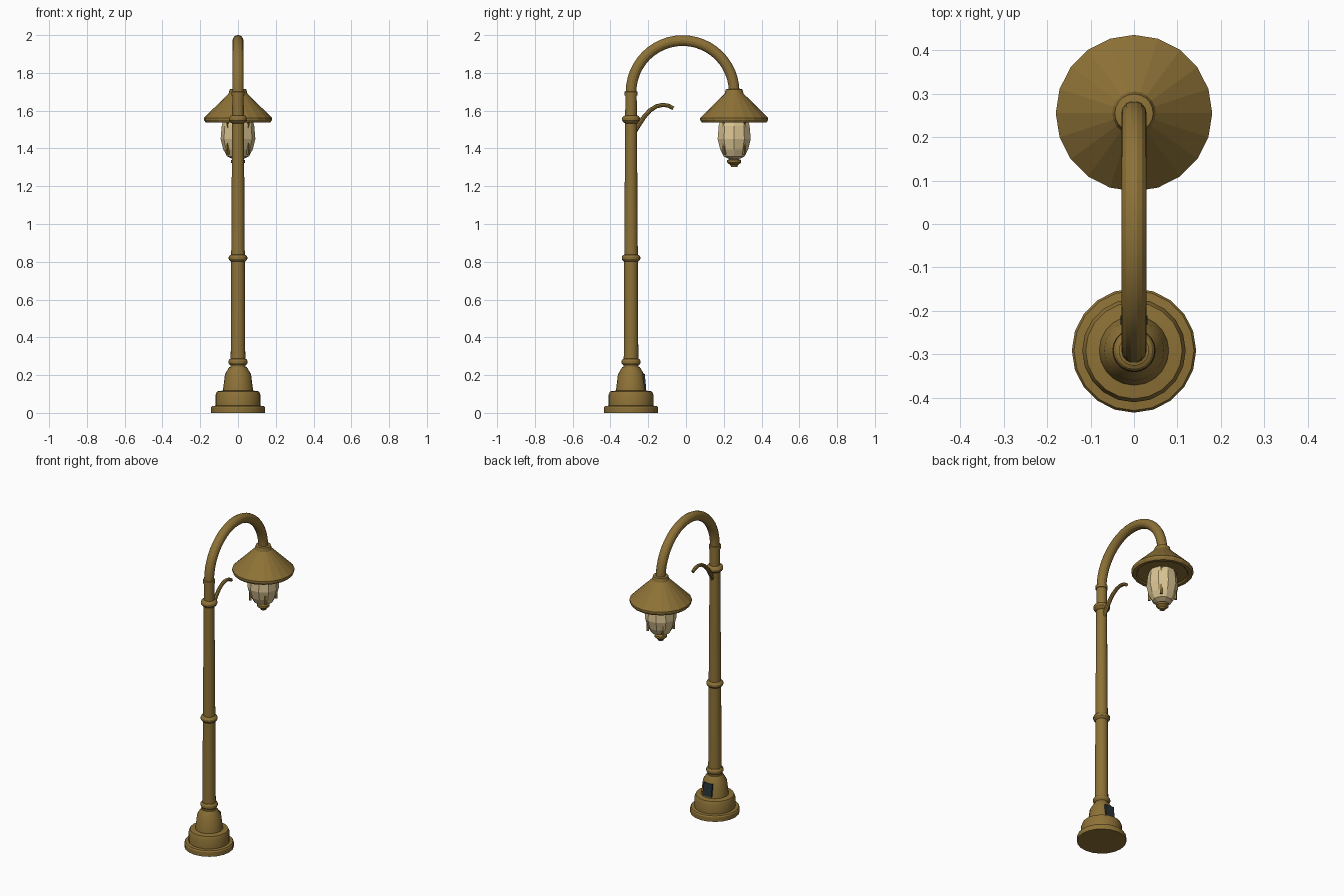
import bpy, bmesh, math
from mathutils import Vector

if "Cube" in bpy.data.objects:
    bpy.data.objects.remove(bpy.data.objects["Cube"])

POLE_Y, LAMP_Y = -0.291, 0.255


def material(name, rgb):
    m = bpy.data.materials.new(name)
    m.diffuse_color = (*rgb, 1)
    m.use_nodes = True
    m.node_tree.nodes["Principled BSDF"].inputs["Base Color"].default_value = m.diffuse_color
    return m


BRASS = material("aged_brass", (0.27, 0.168, 0.038))
GLASS = material("warm_glass", (0.70, 0.55, 0.29))
DARK = material("dark_panel", (0.02, 0.032, 0.038))


def finish(name, bm, mat, smooth):
    bmesh.ops.recalc_face_normals(bm, faces=bm.faces)
    mesh = bpy.data.meshes.new(name)
    bm.to_mesh(mesh)
    bm.free()
    mesh.materials.append(mat)
    ob = bpy.data.objects.new(name, mesh)
    bpy.context.collection.objects.link(ob)
    if smooth:
        bpy.ops.object.select_all(action='DESELECT')
        bpy.context.view_layer.objects.active = ob
        ob.select_set(True)
        bpy.ops.object.shade_smooth_by_angle(angle=math.radians(25))
    return ob


def skin(bm, rings):
    """Join rings of vertices with quads and cap both ends."""
    n = len(rings[0])
    for a, b in zip(rings, rings[1:]):
        for i in range(n):
            j = (i + 1) % n
            bm.faces.new((a[i], a[j], b[j], b[i]))
    bm.faces.new(rings[0])
    bm.faces.new(rings[-1])


def lathe(name, profile, y, mat, sides=20, smooth=True):
    """Turn a (radius, height) profile around a vertical axis."""
    bm = bmesh.new()
    rings = [[bm.verts.new((r * math.cos(t), y + r * math.sin(t), z))
              for t in (math.tau * i / sides for i in range(sides))]
             for r, z in profile]
    skin(bm, rings)
    return finish(name, bm, mat, smooth)


def tube(name, path, radii, mat, sides=12):
    """Sweep a circle along a (y, z) path."""
    bm = bmesh.new()
    pts = [Vector((0, y, z)) for y, z in path]
    rings = []
    for k, p in enumerate(pts):
        d = (pts[min(k + 1, len(pts) - 1)] - pts[max(k - 1, 0)]).normalized()
        side = Vector((1, 0, 0))
        up = d.cross(side)
        rings.append([bm.verts.new(p + radii[k] * (side * math.cos(t) + up * math.sin(t)))
                      for t in (math.tau * i / sides for i in range(sides))])
    skin(bm, rings)
    return finish(name, bm, mat, True)


def box(name, centre, size, mat, taper=0, turn=0):
    """Box whose top leans by taper in y, turned about z."""
    bm = bmesh.new()
    bmesh.ops.create_cube(bm, size=1)
    for v in bm.verts:
        v.co = Vector((v.co.x * size[0], v.co.y * size[1], v.co.z * size[2]))
        if v.co.z > 0:
            v.co.y += taper
    ob = finish(name, bm, mat, False)
    ob.location = centre
    ob.rotation_euler.z = turn
    return ob


# Stepped round base
lathe("base", [(0.143, 0), (0.143, 0.028), (0.138, 0.036), (0.119, 0.038),
               (0.119, 0.095), (0.111, 0.114), (0.08, 0.118), (0.069, 0.205),
               (0.046, 0.243), (0.03, 0.245)], POLE_Y, BRASS)

# Tapered pole
lathe("pole", [(0.041, 0.235), (0.0385, 0.30), (0.036, 0.82), (0.031, 1.555),
               (0.030, 1.69)], POLE_Y, BRASS)

# Turned rings on the pole
for i, (z, r) in enumerate([(0.27, 0.05), (0.82, 0.049), (1.555, 0.048)]):
    lathe(f"pole_ring_{i + 1}", [(0.032, z - 0.022), (r - 0.006, z - 0.015), (r, z - 0.006),
                                 (r, z + 0.006), (r - 0.006, z + 0.015), (0.032, z + 0.02)],
          POLE_Y, BRASS)
lathe("pole_collar", [(0.035, 1.68), (0.035, 1.70), (0.028, 1.702)], POLE_Y, BRASS)

# Service hatch on the back of the base
box("hatch", (0, -0.2225, 0.166), (0.062, 0.024, 0.08), DARK, taper=-0.008)

# Arched arm
R, CY = (LAMP_Y - POLE_Y) / 2, (LAMP_Y + POLE_Y) / 2
arc = [(CY - R * math.cos(math.pi * i / 24), 1.698 + R * math.sin(math.pi * i / 24))
       for i in range(25)]
arm_path = [(POLE_Y, 1.66)] + arc + [(LAMP_Y, 1.68)]
tube("arm", arm_path, [0.029] * len(arm_path), BRASS, sides=14)

# Small curved hook
hook = [(-0.278, 1.48), (-0.25, 1.525), (-0.222, 1.567), (-0.19, 1.602), (-0.157, 1.623),
        (-0.122, 1.631), (-0.092, 1.626), (-0.067, 1.612)]
tube("hook", hook, [0.013, 0.0125, 0.012, 0.0115, 0.011, 0.011, 0.0105, 0.01], BRASS, sides=8)

# Lamp shade, with a recessed underside
lathe("shade", [(0.03, 1.715), (0.044, 1.713), (0.05, 1.69), (0.18, 1.562), (0.18, 1.551),
                (0.172, 1.538), (0.152, 1.538), (0.145, 1.546), (0.09, 1.55)],
      LAMP_Y, BRASS, smooth=False)

# Faceted glass globe
lathe("globe", [(0.076, 1.553), (0.086, 1.52), (0.092, 1.45), (0.078, 1.395), (0.058, 1.358),
                (0.03, 1.345)], LAMP_Y, GLASS, sides=10, smooth=False)

# Four upright prongs holding the globe
for i in range(4):
    a = math.pi / 4 + i * math.pi / 2
    box(f"prong_{i + 1}", (0.076 * math.cos(a), LAMP_Y + 0.076 * math.sin(a), 1.455),
        (0.014, 0.012, 0.175), BRASS, turn=a)

# Finial under the globe
lathe("finial", [(0.03, 1.356), (0.024, 1.344), (0.037, 1.338), (0.037, 1.325), (0.02, 1.312),
                 (0.017, 1.303)], LAMP_Y, BRASS, sides=12)
